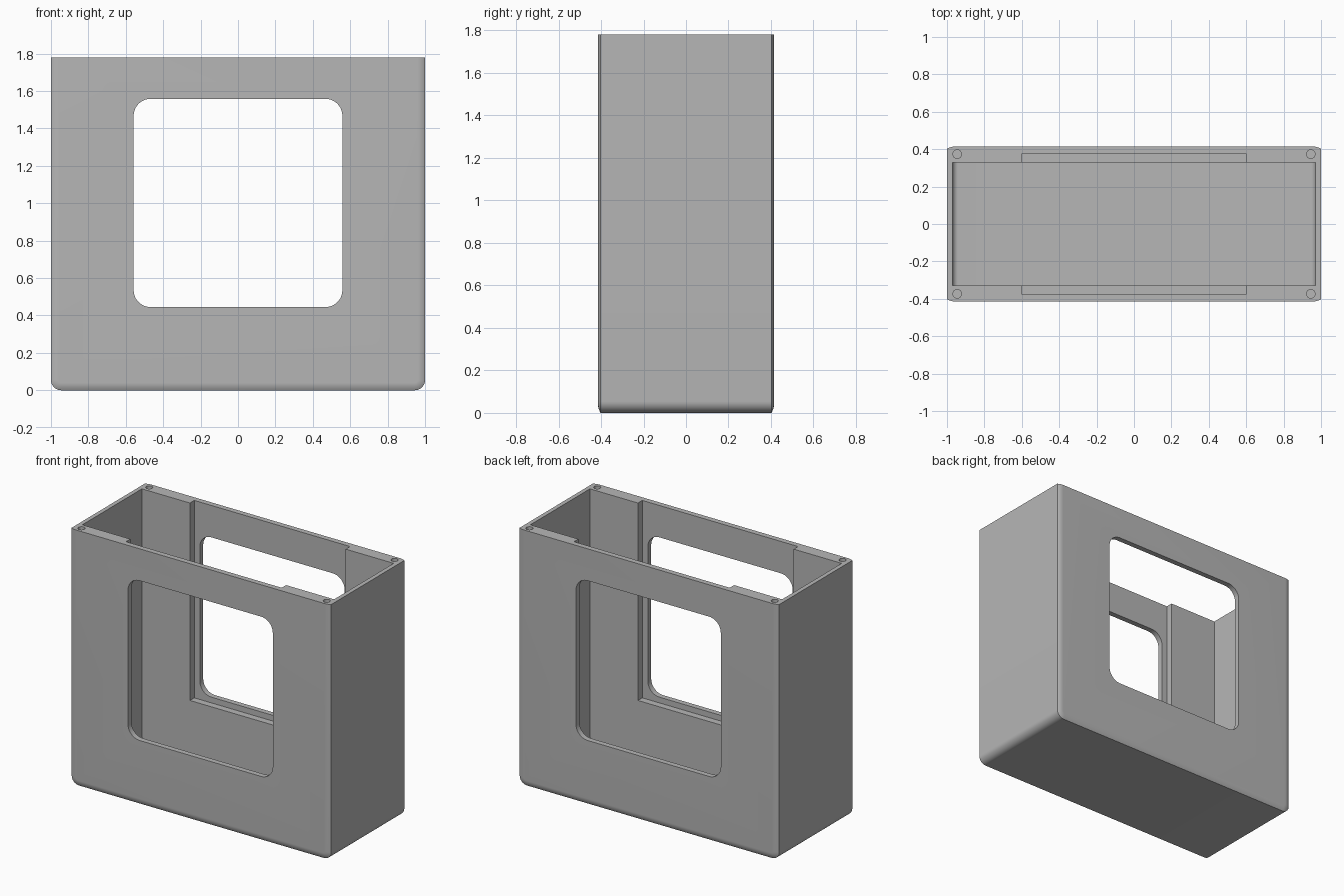
import bpy, bmesh, math

cube = bpy.data.objects.get("Cube")
if cube:
    bpy.data.objects.remove(cube, do_unlink=True)

HEIGHT = 1.78
DEPTH = 0.414      # half depth
EDGE = 0.04        # width of the soft edge on front and back
DROP = 0.012       # depth of the soft edge

grey = bpy.data.materials.new("matte grey")
grey.use_nodes = True
grey.diffuse_color = (0.47, 0.47, 0.47, 1)
grey.node_tree.nodes["Principled BSDF"].inputs["Base Color"].default_value = grey.diffuse_color


def outline(half, bottom, top, r, round_top=False):
    """Rectangle in x and z with rounded bottom (and optionally top) corners."""
    corners = [(1, bottom, -90, r), (1, top, 0, r if round_top else 0),
               (-1, top, 90, r if round_top else 0), (-1, bottom, 180, r)]
    points = []
    for side, z, start, rad in corners:
        cx = side * (half - rad)
        cz = z + rad if z == bottom else z - rad
        steps = 10 if rad else 0
        for i in range(steps + 1):
            a = math.radians(start + 90 * i / max(steps, 1))
            points.append((cx + rad * math.cos(a), cz + rad * math.sin(a)))
    return points


def loft(name, sections):
    """Skin a row of (y, outline) sections and cap both ends."""
    bm = bmesh.new()
    rings = [[bm.verts.new((x, y, z)) for x, z in pts] for y, pts in sections]
    for a, b in zip(rings, rings[1:]):
        for i in range(len(a)):
            j = (i + 1) % len(a)
            bm.faces.new((a[i], a[j], b[j], b[i]))
    bm.faces.new(rings[0])
    bm.faces.new(rings[-1])
    bmesh.ops.recalc_face_normals(bm, faces=bm.faces)
    mesh = bpy.data.meshes.new(name)
    bm.to_mesh(mesh)
    bm.free()
    mesh.materials.append(grey)
    obj = bpy.data.objects.new(name, mesh)
    bpy.context.collection.objects.link(obj)
    return obj


def prism(name, half_depth, pts):
    return loft(name, [(-half_depth, pts), (half_depth, pts)])


# Outer shell: soft front and back edges, rounded bottom corners
insets = [EDGE * (1 - i / 6) for i in range(7)]
front = [(-DEPTH + DROP * (1 - t / EDGE) ** 2,
          outline(1 - t, t, HEIGHT, 0.055 - t)) for t in insets]
back = [(-y, pts) for y, pts in reversed(front)]
body = loft("open_housing", front + back)

# Inner cavity, recesses behind both windows, and the window openings
cutters = [
    prism("cavity_cutter", 0.328, outline(0.97, 0.03, 2, 0.03)),
    prism("recess_cutter", 0.376, outline(0.6, 0.405, 2, 0)),
    prism("window_cutter", 1, outline(0.558, 0.445, 1.558, 0.09, True)),
]

# Screw holes in the four corners of the rim
for x in (-0.945, 0.945):
    for y in (-0.373, 0.373):
        bpy.ops.mesh.primitive_cylinder_add(vertices=24, radius=0.023, depth=0.4,
                                            location=(x, y, HEIGHT))
        hole = bpy.context.object
        hole.name = "screw_hole_cutter"
        hole.data.materials.append(grey)
        cutters.append(hole)

bpy.ops.object.select_all(action='DESELECT')
bpy.context.view_layer.objects.active = body
body.select_set(True)
for cutter in cutters:
    cutter.hide_render = True
    mod = body.modifiers.new("cut", 'BOOLEAN')
    mod.operation = 'DIFFERENCE'
    mod.solver = 'EXACT'
    mod.object = cutter
    bpy.ops.object.modifier_apply(modifier=mod.name)
for cutter in cutters:
    bpy.data.objects.remove(cutter, do_unlink=True)

bpy.ops.object.shade_smooth_by_angle(angle=math.radians(30))
